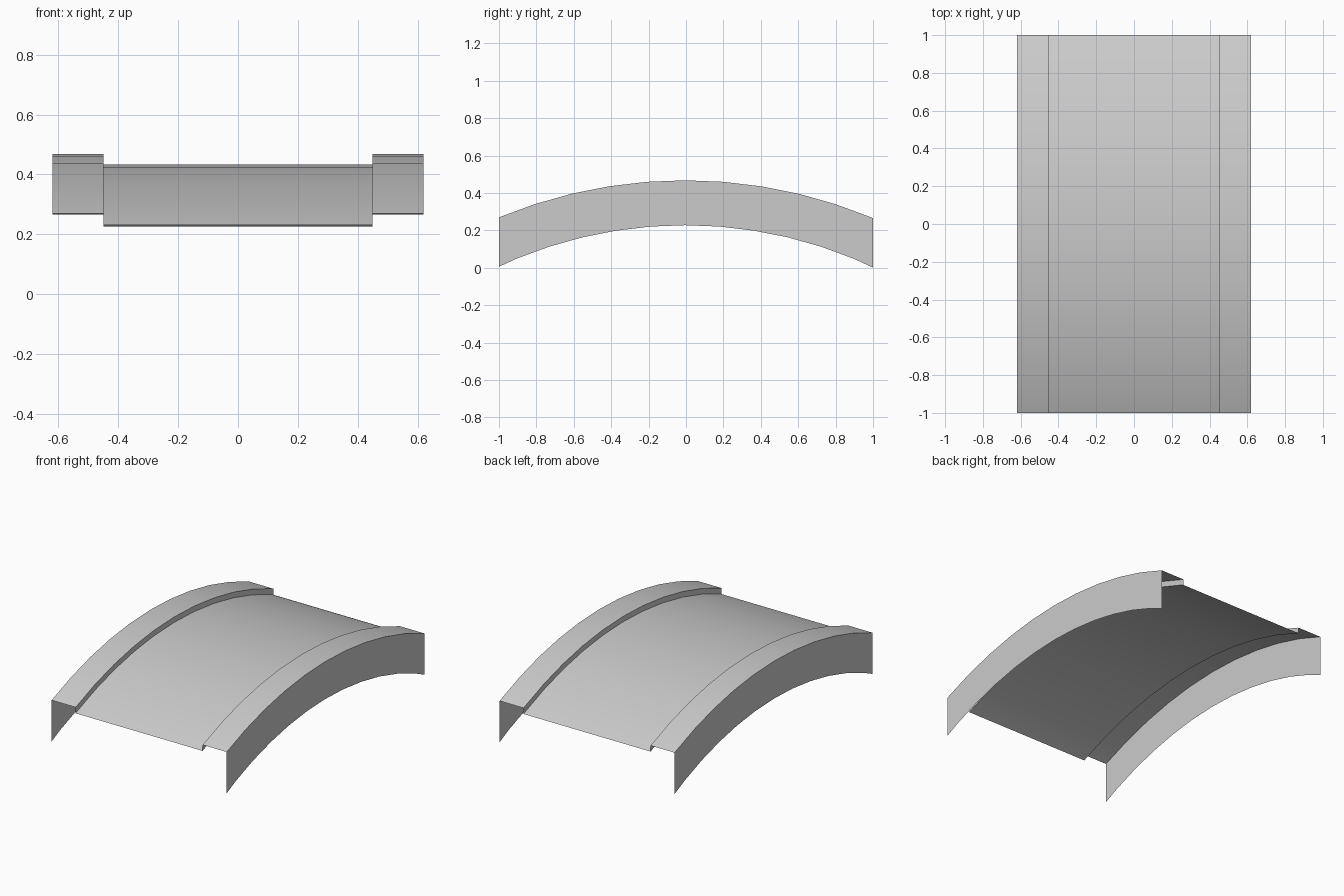
import bpy, bmesh, math

if "Cube" in bpy.data.objects:
    bpy.data.objects.remove(bpy.data.objects["Cube"])

STEP = math.radians(4.5)      # one facet of the 80-sided arch circle
CY, CZ = -0.005, -2.132       # arch centre
R_TOP, R_DECK, R_BOTTOM = 2.6, 2.565, 2.36


def arch_strip(name, profile, mirror=False):
    """Sweep an open (x, radius) profile along the arch, trimmed at y = +-1."""
    bm = bmesh.new()
    rows = []
    for k in range(-6, 7):
        a = k * STEP
        rows.append([bm.verts.new((x, CY + r * math.sin(a), CZ + r * math.cos(a)))
                     for x, r in profile])
    for r0, r1 in zip(rows, rows[1:]):
        for i in range(len(profile) - 1):
            bm.faces.new((r0[i], r0[i + 1], r1[i + 1], r1[i]))
    # Vertical cut at both ends
    for s in (-1, 1):
        bmesh.ops.bisect_plane(bm, geom=bm.verts[:] + bm.edges[:] + bm.faces[:],
                               dist=1e-5, plane_co=(0, s, 0), plane_no=(0, s, 0),
                               clear_outer=True)
    mesh = bpy.data.meshes.new(name)
    bm.to_mesh(mesh)
    bm.free()
    obj = bpy.data.objects.new(name, mesh)
    bpy.context.collection.objects.link(obj)
    bpy.ops.object.select_all(action='DESELECT')
    obj.select_set(True)
    bpy.context.view_layer.objects.active = obj
    bpy.ops.object.shade_smooth_by_angle(angle=math.radians(30))
    if mirror:
        obj.modifiers.new("Mirror", 'MIRROR')
    return obj


# Walking surface
arch_strip("bridge_deck", [(-0.45, R_DECK), (0.45, R_DECK)])

# Raised kerbs with their outer side walls
arch_strip("bridge_kerbs", [(0.45, R_DECK), (0.45, R_TOP),
                            (0.62, R_TOP), (0.62, R_BOTTOM)], mirror=True)
